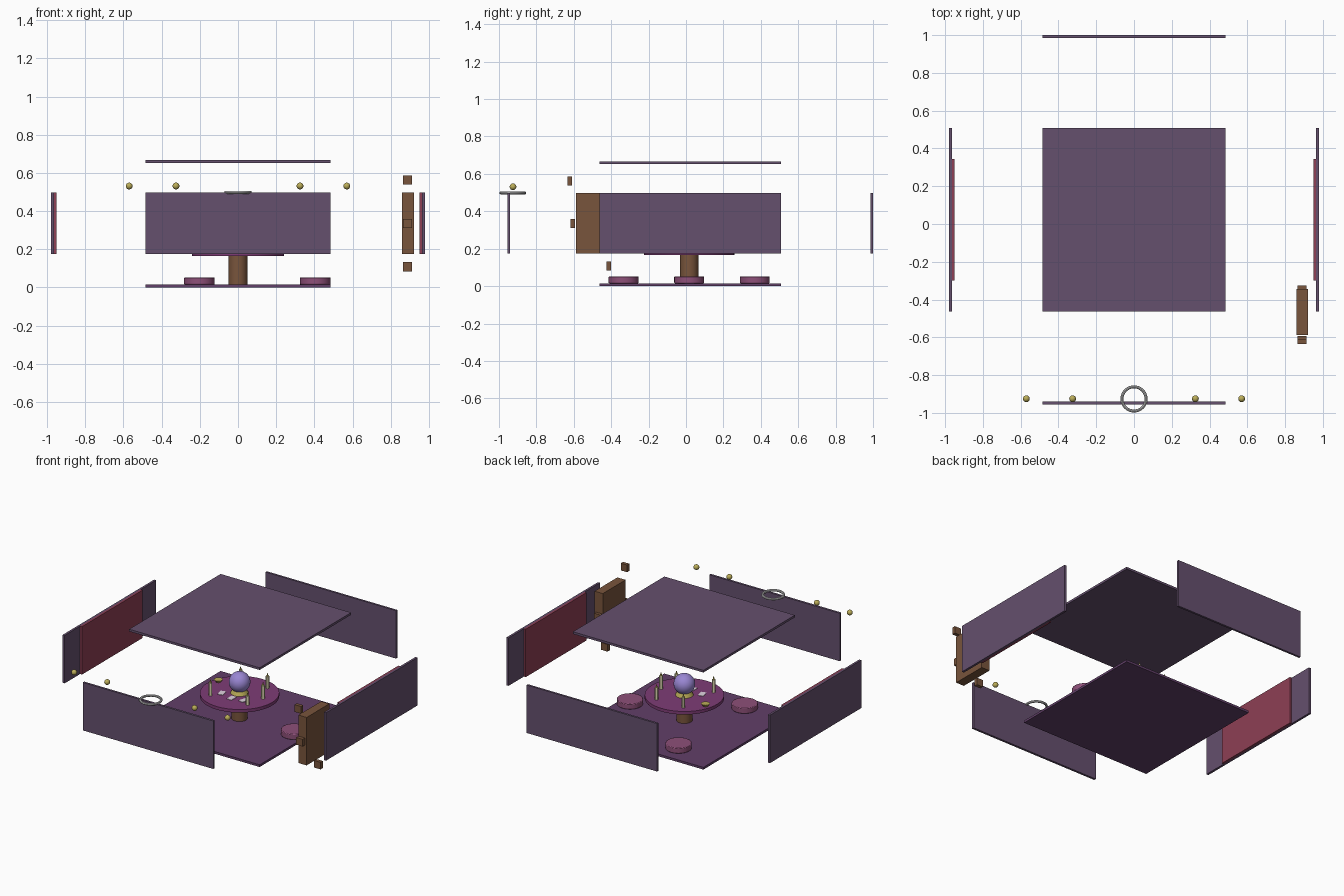
import bpy, math

if "Cube" in bpy.data.objects:
    bpy.data.objects.remove(bpy.data.objects["Cube"])


def mat(name, r, g, b):
    m = bpy.data.materials.new(name)
    m.diffuse_color = (r, g, b, 1)
    m.use_nodes = True
    m.node_tree.nodes["Principled BSDF"].inputs["Base Color"].default_value = m.diffuse_color
    return m


WALL = mat("wall_purple", 0.13, 0.08, 0.155)
FLOOR = mat("floor_purple", 0.12, 0.05, 0.14)
RED = mat("curtain_red", 0.27, 0.05, 0.09)
WOOD = mat("wood", 0.19, 0.09, 0.045)
CLOTH = mat("cloth_magenta", 0.21, 0.045, 0.18)
PINK = mat("cushion_pink", 0.27, 0.08, 0.19)
GOLD = mat("gold", 0.5, 0.42, 0.1)
CRYSTAL = mat("crystal", 0.32, 0.24, 0.65)
WAX = mat("wax", 0.75, 0.7, 0.45)
CARD = mat("card", 0.75, 0.65, 0.75)
SILVER = mat("silver", 0.6, 0.6, 0.63)


def finish(name, m, smooth=True):
    o = bpy.context.object
    o.name = name
    o.data.materials.append(m)
    if smooth:
        bpy.ops.object.shade_smooth_by_angle()
    return o


def box(name, m, x, y, z):
    # x, y, z are (low, high) ranges
    bpy.ops.mesh.primitive_cube_add(size=1, location=[(a + b) / 2 for a, b in (x, y, z)])
    bpy.context.object.scale = [b - a for a, b in (x, y, z)]
    bpy.ops.object.transform_apply(location=False, rotation=False)
    return finish(name, m, False)


def cyl(name, m, x, y, z0, z1, r, top=None, n=32):
    bpy.ops.mesh.primitive_cone_add(vertices=n, radius1=r, radius2=r if top is None else top,
                                    depth=z1 - z0, location=(x, y, (z0 + z1) / 2))
    return finish(name, m)


def ball(name, m, x, y, z, r, n=16):
    bpy.ops.mesh.primitive_uv_sphere_add(segments=n, ring_count=n // 2, radius=r, location=(x, y, z))
    return finish(name, m)


# Floor, roof and the four exploded walls
W, D, H = (-0.485, 0.485), (-0.463, 0.508), (0.175, 0.497)
box("floor", FLOOR, W, D, (0, 0.015))
box("roof", WALL, W, D, (0.652, 0.667))
box("back_wall", WALL, W, (0.986, 1.0), H)
box("front_wall", WALL, W, (-0.955, -0.94), H)
for s, side in ((-1, "left"), (1, "right")):
    box(side + "_wall", WALL, sorted((s * 0.964, s * 0.979)), D, H)
    box(side + "_curtain", RED, sorted((s * 0.95, s * 0.964)), (-0.3, 0.345), H)

# Wooden cabinet with its loose blocks
box("cabinet", WOOD, (0.86, 0.921), (-0.587, -0.345), H)
for i, (y, z) in enumerate(((-0.622, 0.562), (-0.605, 0.335), (-0.414, 0.108), (-0.337, 0.335))):
    box(f"cabinet_block_{i}", WOOD, (0.865, 0.912), (y - 0.012, y + 0.012), (z - 0.024, z + 0.024))

# Ring ornament and gold balls by the front wall
bpy.ops.mesh.primitive_torus_add(major_radius=0.064, minor_radius=0.008, major_segments=32,
                                 minor_segments=8, location=(0, -0.926, 0.498))
finish("ring_ornament", SILVER)
for x in (-0.57, -0.325, 0.325, 0.57):
    ball("gold_ball", GOLD, x, -0.925, 0.531, 0.018)

# Round table on a column
CY = 0.017
TOP = 0.186
cyl("table_column", WOOD, 0, CY, 0.015, 0.166, 0.049)
cyl("table_top", CLOTH, 0, CY, 0.165, TOP, 0.242, n=48)

# Crystal ball on its gold stand
cyl("ball_stand", GOLD, 0, CY, TOP, 0.212, 0.055, 0.042)
ball("crystal_ball", CRYSTAL, 0, CY, 0.26, 0.066, 32)

# Candles with flames
for x, y, h in ((0.165, 0.03, 0.09), (0.138, -0.096, 0.06), (-0.125, -0.115, 0.085), (-0.1, 0.17, 0.07),
                (0.1, 0.17, 0.08)):
    cyl("candle", WAX, x, y, TOP, TOP + h, 0.011, n=12)
    cyl("candle_flame", GOLD, x, y, TOP + h, TOP + h + 0.025, 0.007, 0, 8)

# Incense bowl
cyl("incense_bowl", GOLD, -0.197, 0.074, TOP, TOP + 0.016, 0.016, 0.027, 20)

# Cards spread in front of the ball
for x, y, a in ((-0.085, -0.05, 0.25), (0.005, -0.075, 0), (0.085, -0.06, -0.25)):
    c = box("card", CARD, (x - 0.018, x + 0.018), (y - 0.027, y + 0.027), (TOP, TOP + 0.003))
    c.rotation_euler[2] = a

# Three floor cushions around the table
for i in range(3):
    a = i * math.tau / 3
    c = cyl("cushion", PINK, 0.405 * math.cos(a), CY + 0.405 * math.sin(a), 0.015, 0.052, 0.08)
    b = c.modifiers.new("soft_edge", "BEVEL")
    b.width = 0.004
    b.segments = 2
